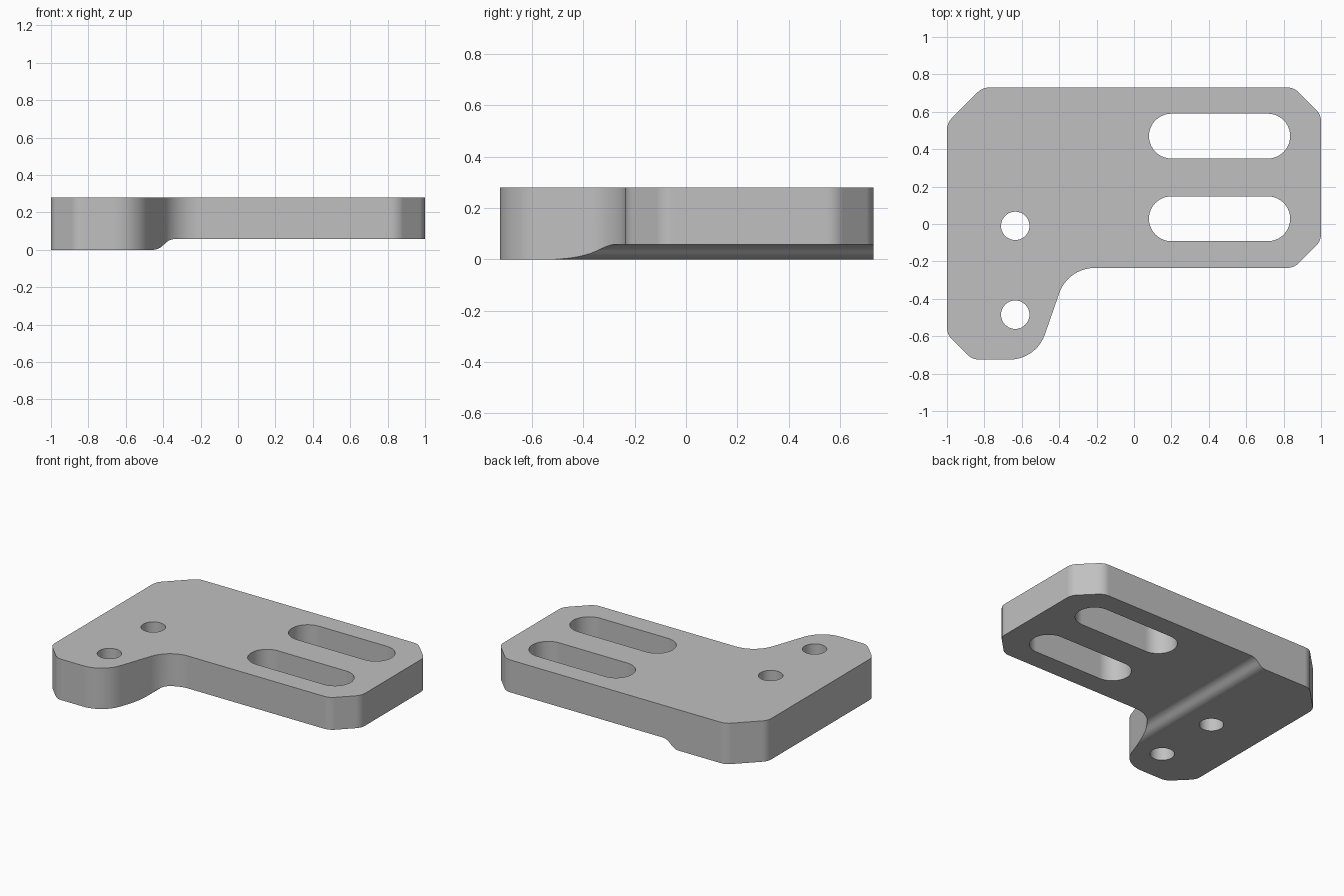
import bpy
import bmesh
import math
from mathutils import Vector

cube = bpy.data.objects.get("Cube")
if cube:
    bpy.data.objects.remove(cube, do_unlink=True)


def rounded(corners, steps=10):
    """Turn (x, y, radius) corners into a polygon with filleted corners."""
    out = []
    for i, (x, y, r) in enumerate(corners):
        p = Vector((x, y))
        if r == 0:
            out.append(p)
            continue
        a = (Vector(corners[i - 1][:2]) - p).normalized()
        b = (Vector(corners[(i + 1) % len(corners)][:2]) - p).normalized()
        half = a.angle(b) / 2
        centre = p + (a + b).normalized() * (r / math.sin(half))
        start = p + a * (r / math.tan(half)) - centre
        end = p + b * (r / math.tan(half)) - centre
        sweep = math.pi - 2 * half
        for k in range(steps + 1):
            t = k / steps
            arc = start * math.sin((1 - t) * sweep) + end * math.sin(t * sweep)
            out.append(centre + arc / math.sin(sweep))
    return out


def slot(x0, x1, y, r, steps=20):
    """Round-ended slot outline; x0 equal to x1 gives a circle."""
    pts = []
    for cx, turn in ((x1, -0.5), (x0, 0.5)):
        for k in range(steps + (x0 != x1)):
            a = math.pi * (turn + k / steps)
            pts.append(Vector((cx + r * math.cos(a), y + r * math.sin(a))))
    return pts


def prism(name, pts, lo, hi, axis="z"):
    """Extrude a polygon along z, or an x-z polygon along y."""
    def place(p, d):
        return (p.x, p.y, d) if axis == "z" else (p.x, d, p.y)
    bm = bmesh.new()
    rings = [[bm.verts.new(place(p, d)) for p in pts] for d in (lo, hi)]
    bm.faces.new(rings[0])
    bm.faces.new(rings[1])
    n = len(pts)
    for i in range(n):
        j = (i + 1) % n
        bm.faces.new((rings[0][i], rings[0][j], rings[1][j], rings[1][i]))
    bmesh.ops.recalc_face_normals(bm, faces=bm.faces)
    mesh = bpy.data.meshes.new(name)
    bm.to_mesh(mesh)
    bm.free()
    obj = bpy.data.objects.new(name, mesh)
    bpy.context.collection.objects.link(obj)
    return obj


def combine(target, tool, operation):
    mod = target.modifiers.new(operation, "BOOLEAN")
    mod.operation, mod.object, mod.solver = operation, tool, "EXACT"
    bpy.context.view_layer.objects.active = target
    bpy.ops.object.modifier_apply(modifier=mod.name)
    bpy.data.objects.remove(tool, do_unlink=True)


# Plan outline of the plate with its foot
R = 0.09
outline = [(-1, 0.54, R), (-0.81, 0.73, R), (0.855, 0.73, R), (1, 0.585, R),
           (1, -0.09, R), (0.855, -0.235, R), (-0.353, -0.235, 0.2),
           (-0.523, -0.725, 0.2), (-0.865, -0.725, R), (-1, -0.59, R)]
plate = prism("bracket_plate", rounded(outline), -0.1, 0.4)

# Side profile: flat top, stepped underside with a soft ramp
profile = [(-1.2, 0, 0), (-0.425, 0, 0.08), (-0.365, 0.058, 0.08),
           (1.2, 0.058, 0), (1.2, 0.28, 0), (-1.2, 0.28, 0)]
combine(plate, prism("side_profile", rounded(profile), -1, 1, "y"), "INTERSECT")

# Two adjustment slots and two bolt holes
for y in (0.47, 0.028):
    combine(plate, prism("slot_cutter", slot(0.2, 0.715, y, 0.12), -0.2, 0.5), "DIFFERENCE")
for y in (-0.01, -0.485):
    combine(plate, prism("hole_cutter", slot(-0.635, -0.635, y, 0.076), -0.2, 0.5), "DIFFERENCE")

# Single grey metal
grey = bpy.data.materials.new("grey_metal")
grey.use_nodes = True
colour = (0.53, 0.53, 0.53, 1)
grey.diffuse_color = colour
grey.node_tree.nodes["Principled BSDF"].inputs["Base Color"].default_value = colour
plate.data.materials.clear()
plate.data.materials.append(grey)
for face in plate.data.polygons:
    face.material_index = 0

# Smooth the rounded walls, keep the rims crisp
bpy.ops.object.select_all(action="DESELECT")
plate.select_set(True)
bpy.context.view_layer.objects.active = plate
bpy.ops.object.shade_smooth_by_angle(angle=math.radians(30))
weighted = plate.modifiers.new("flat_face_normals", "WEIGHTED_NORMAL")
weighted.keep_sharp = True
